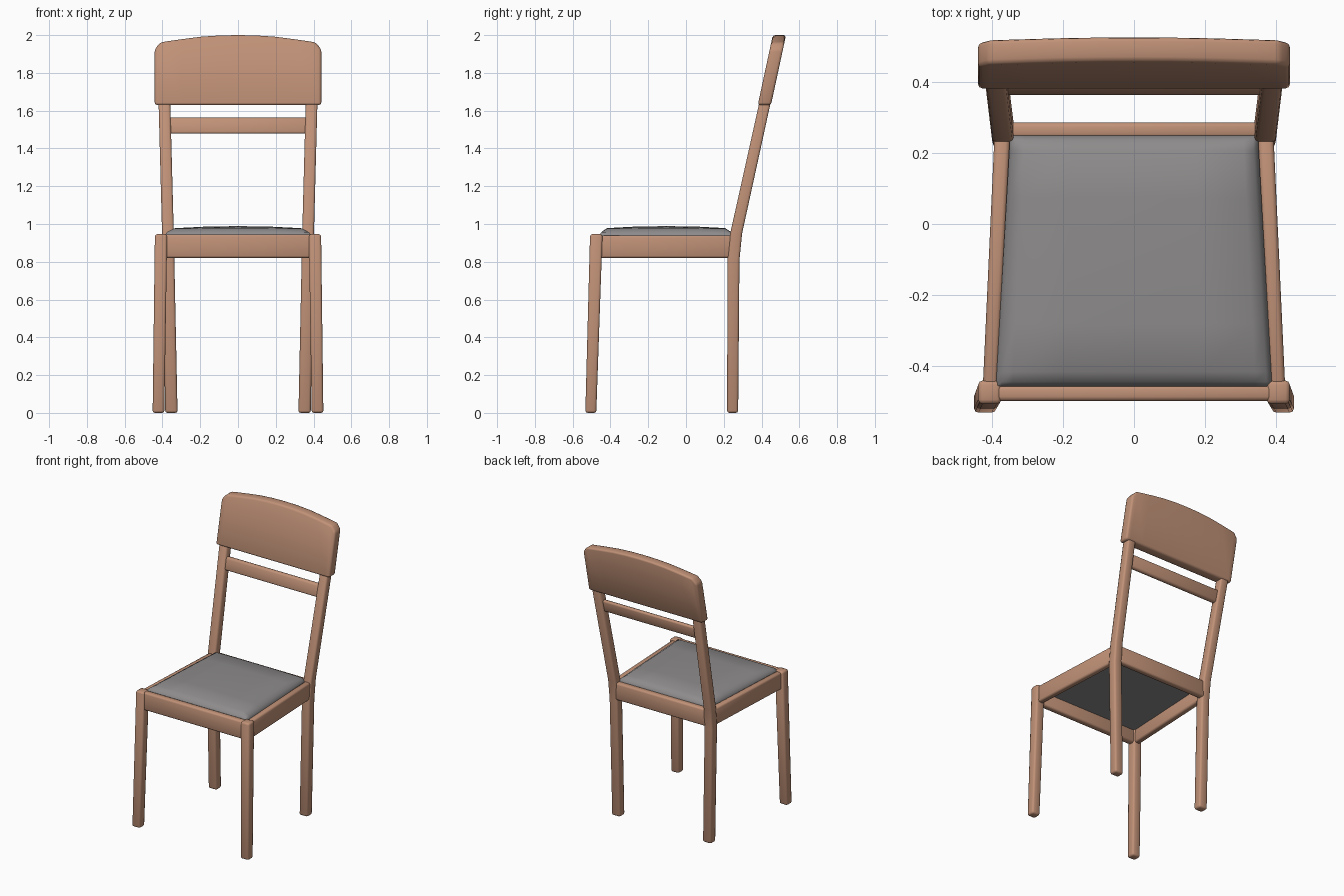
import bpy, bmesh, math

if "Cube" in bpy.data.objects:
    bpy.data.objects.remove(bpy.data.objects["Cube"])


def material(name, color):
    m = bpy.data.materials.new(name)
    m.diffuse_color = (*color, 1)
    m.use_nodes = True
    m.node_tree.nodes["Principled BSDF"].inputs["Base Color"].default_value = m.diffuse_color
    return m


WOOD = material("light wood", (0.53, 0.285, 0.185))
GREY = material("grey fabric", (0.27, 0.26, 0.26))


def finish(bm, name, mat, bevel=0.012, mirror=False):
    bmesh.ops.recalc_face_normals(bm, faces=bm.faces)
    if bevel:
        edges = [e for e in bm.edges if e.calc_face_angle(0) > 0.6]
        bmesh.ops.bevel(bm, geom=edges, offset=bevel, segments=2, profile=0.5, affect='EDGES')
    for f in bm.faces:
        f.smooth = True
    me = bpy.data.meshes.new(name)
    bm.to_mesh(me)
    bm.free()
    me.materials.append(mat)
    ob = bpy.data.objects.new(name, me)
    bpy.context.collection.objects.link(ob)
    if mirror:
        mod = ob.modifiers.new("mirror", 'MIRROR')
        mod.use_mirror_merge = False
    return ob


def loft(name, rings, **kw):
    """Skin a list of closed rings of points and cap both ends."""
    bm = bmesh.new()
    vs = [[bm.verts.new(p) for p in r] for r in rings]
    n = len(vs[0])
    for a, b in zip(vs, vs[1:]):
        for i in range(n):
            bm.faces.new((a[i], a[(i + 1) % n], b[(i + 1) % n], b[i]))
    bm.faces.new(vs[0])
    bm.faces.new(vs[-1])
    return finish(bm, name, WOOD, **kw)


def rect_z(z, x0, x1, y0, y1):
    return [(x0, y0, z), (x1, y0, z), (x1, y1, z), (x0, y1, z)]


def rect_x(x, y0, y1, z0, z1, lean=0):
    return [(x, y0, z0), (x, y1, z0), (x, y1 + lean, z1), (x, y0 + lean, z1)]


def rect_y(y, x0, x1, z0, z1):
    return [(x0, y, z0), (x1, y, z0), (x1, y, z1), (x0, y, z1)]


# Front legs, splayed slightly forwards and outwards
loft("front_legs", [rect_z(0, 0.39, 0.452, -0.533, -0.475),
                    rect_z(0.946, 0.375, 0.44, -0.508, -0.442)], mirror=True)

# Back legs bending into the leaning back posts
loft("back_legs", [rect_z(0, 0.32, 0.385, 0.218, 0.276),
                   rect_z(0.81, 0.337, 0.40, 0.219, 0.283),
                   rect_z(0.95, 0.340, 0.402, 0.234, 0.297),
                   rect_z(1.66, 0.359, 0.421, 0.392, 0.452)], mirror=True)

# Seat frame
loft("side_aprons", [rect_y(-0.46, 0.385, 0.427, 0.82, 0.94),
                     rect_y(0.25, 0.35, 0.394, 0.82, 0.94)], mirror=True)
loft("front_apron", [rect_x(s * 0.39, -0.5, -0.455, 0.82, 0.945) for s in (-1, 1)])
loft("back_apron", [rect_x(s * 0.35, 0.242, 0.287, 0.82, 0.94) for s in (-1, 1)])

# Back rail between the posts
loft("back_rail", [rect_x(s * 0.37, 0.362, 0.395, 1.478, 1.563, 0.019) for s in (-1, 1)])

# Backrest panel: arched top with clipped corners, leaning back
rings = []
for x, top in ((-0.441, 1.925), (-0.41, 1.962), (-0.3, 1.978), (-0.2, 1.991), (-0.1, 1.998), (0, 2.0),
               (0.1, 1.998), (0.2, 1.991), (0.3, 1.978), (0.41, 1.962), (0.441, 1.925)):
    rings.append(rect_x(x, 0.38, 0.45, 1.63, top, 0.215 * (top - 1.63)))
loft("backrest", rings, bevel=0.013)

# Seat cushion: trapezoid with a softly crowned top
bm = bmesh.new()
steps = (-1, -0.96, -0.88, -0.5, 0, 0.5, 0.88, 0.96, 1)
grid = []
for v in steps:
    y = -0.105 + 0.355 * v
    half = 0.37 - 0.02 * v
    row = []
    for u in steps:
        edge = 1 - max(abs(u), abs(v))
        h = 0.94 + 0.035 * min(1, edge / 0.12) ** 0.6 + 0.014 * max(0, (1 - u * u) * (1 - v * v))
        row.append(bm.verts.new((half * u, y, h)))
    grid.append(row)
n = len(steps)
for j in range(n - 1):
    for i in range(n - 1):
        bm.faces.new((grid[j][i], grid[j][i + 1], grid[j + 1][i + 1], grid[j + 1][i]))
border = [e for e in bm.edges if e.is_boundary]
low = bmesh.ops.extrude_edge_only(bm, edges=border)["geom"]
for p in low:
    if isinstance(p, bmesh.types.BMVert):
        p.co.z = 0.91
bmesh.ops.holes_fill(bm, edges=[e for e in bm.edges if e.is_boundary], sides=0)
cushion = finish(bm, "seat_cushion", GREY, bevel=0)
bpy.context.view_layer.objects.active = cushion
cushion.select_set(True)
bpy.ops.object.shade_smooth_by_angle(angle=math.radians(50))
